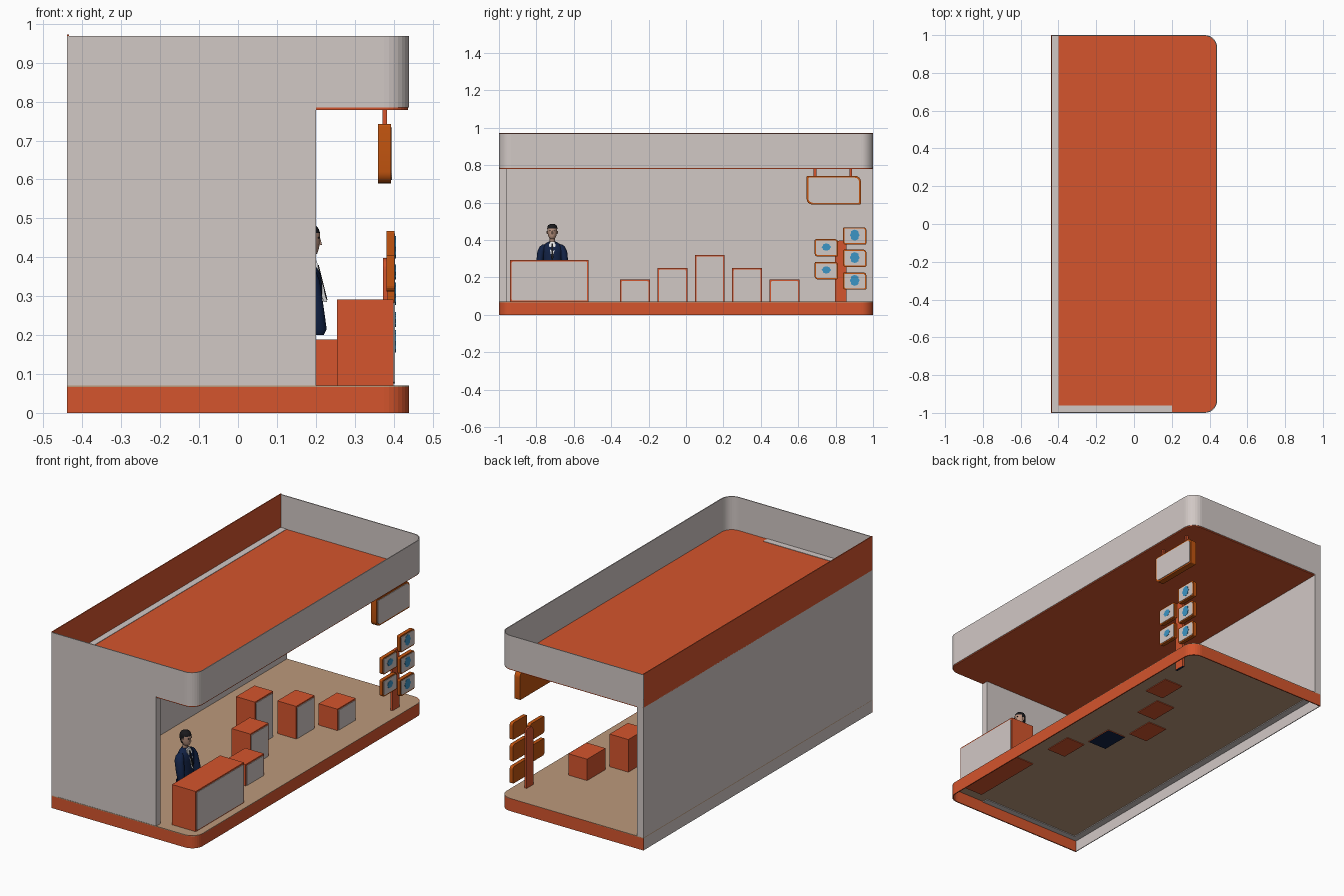
import bpy, bmesh, math
from mathutils import Vector

if "Cube" in bpy.data.objects:
    bpy.data.objects.remove(bpy.data.objects["Cube"])

def mat(name, r, g, b):
    m = bpy.data.materials.new(name)
    m.diffuse_color = (r, g, b, 1)
    m.use_nodes = True
    m.node_tree.nodes["Principled BSDF"].inputs["Base Color"].default_value = m.diffuse_color
    return m

ORANGE = mat("orange", 0.66, 0.09, 0.026)
AMBER = mat("burnt_orange", 0.54, 0.09, 0.005)
GREY = mat("warm_grey", 0.64, 0.58, 0.56)
TAN = mat("floor_tan", 0.50, 0.32, 0.20)
NAVY = mat("navy", 0.006, 0.016, 0.06)
BLUE = mat("sky_blue", 0.045, 0.30, 0.56)
SKIN = mat("skin", 0.50, 0.30, 0.22)
BLACK = mat("black", 0.01, 0.01, 0.012)
WHITE = mat("white", 0.8, 0.8, 0.8)

def finish(name, bm, mats, rule=None, smooth=None):
    bmesh.ops.recalc_face_normals(bm, faces=bm.faces)
    bm.normal_update()
    if rule:
        for f in bm.faces:
            f.material_index = rule(f)
    me = bpy.data.meshes.new(name)
    bm.to_mesh(me)
    bm.free()
    ob = bpy.data.objects.new(name, me)
    bpy.context.collection.objects.link(ob)
    for m in mats:
        me.materials.append(m)
    if smooth:
        bpy.ops.object.select_all(action='DESELECT')
        ob.select_set(True)
        bpy.context.view_layer.objects.active = ob
        bpy.ops.object.shade_smooth_by_angle(angle=math.radians(smooth))
    return ob

def round_rect(a0, a1, b0, b1, radii, n=6):
    """Outline with radii for corners (a0,b0), (a1,b0), (a1,b1), (a0,b1)."""
    pts = []
    corners = [(a0, b0, 1, 1), (a1, b0, -1, 1), (a1, b1, -1, -1), (a0, b1, 1, -1)]
    for i, ((a, b, sa, sb), r) in enumerate(zip(corners, radii)):
        if r == 0:
            pts.append((a, b))
            continue
        for k in range(n + 1):
            t = math.pi + (i + k / n) * math.pi / 2
            pts.append((a + sa * r + r * math.cos(t), b + sb * r + r * math.sin(t)))
    return pts

def prism(name, pts, lo, hi, axis, mats, rule=None, smooth=None, lean=0):
    """Extrude an outline: axis 'z' takes (x,y) points, axis 'x' takes (y,z) points."""
    bm = bmesh.new()
    put = (lambda p, h: (p[0], p[1], h)) if axis == 'z' else (lambda p, h: (h + lean * p[1], p[0], p[1]))
    f = bm.faces.new([bm.verts.new(put(p, lo)) for p in pts])
    ext = bmesh.ops.extrude_face_region(bm, geom=[f])
    d = Vector((0, 0, hi - lo)) if axis == 'z' else Vector((hi - lo, 0, 0))
    bmesh.ops.translate(bm, vec=d, verts=[g for g in ext['geom'] if isinstance(g, bmesh.types.BMVert)])
    return finish(name, bm, mats, rule, smooth)

def box(name, x0, x1, y0, y1, z0, z1, mats, rule=None):
    return prism(name, [(x0, y0), (x1, y0), (x1, y1), (x0, y1)], z0, z1, 'z', mats, rule)

def band(name, path, z0, z1, thick, m):
    """Thin upright strip following a path, thickened inwards."""
    bm = bmesh.new()
    low = [bm.verts.new((x, y, z0)) for x, y in path]
    top = [bm.verts.new((x, y, z1)) for x, y in path]
    for i in range(len(path) - 1):
        bm.faces.new((low[i], low[i + 1], top[i + 1], top[i]))
    ob = finish(name, bm, [m])
    # keep outward normals so that the thickness goes inwards
    if ob.data.polygons[0].normal.y > 0:
        ob.data.flip_normals()
    s = ob.modifiers.new("thickness", 'SOLIDIFY')
    s.thickness, s.offset = thick, -1

def loft(name, rings, mats, rule=None, n=20):
    """Stack of ellipses (z, x, y, rx, ry) with closed ends."""
    bm = bmesh.new()
    loops = [[bm.verts.new((x + rx * math.cos(2 * math.pi * k / n), y + ry * math.sin(2 * math.pi * k / n), z))
              for k in range(n)] for z, x, y, rx, ry in rings]
    for a, b in zip(loops, loops[1:]):
        for k in range(n):
            bm.faces.new((a[k], a[(k + 1) % n], b[(k + 1) % n], b[k]))
    bm.faces.new(loops[0])
    bm.faces.new(loops[-1])
    return finish(name, bm, mats, rule, 50)

# --- Booth shell -----------------------------------------------------------
outline = round_rect(-0.44, 0.44, -1, 1, (0, 0.065, 0.065, 0), 8)
prism("floor", outline, 0.066, 0.07, 'z', [TAN])
band("base_rim", outline, 0, 0.07, 0.006, ORANGE)
band("front_fascia", outline, 0.785, 0.969, 0.005, GREY)
box("back_fascia", -0.44, -0.435, -1, 1, 0.785, 0.972, [ORANGE])
prism("roof", round_rect(-0.437, 0.437, -0.997, 0.997, (0, 0.062, 0.062, 0), 8), 0.779, 0.786, 'z', [ORANGE])
box("back_wall", -0.44, -0.40, -1, 1, 0.062, 0.788, [GREY])
box("back_wall_skirt", -0.44, -0.436, -1, 1, 0, 0.064, [GREY])
box("side_wall", -0.41, 0.20, -1, -0.96, 0.071, 0.788, [GREY])
box("side_wall_foot", -0.41, 0.20, -0.994, -0.96, 0.062, 0.071, [GREY])

# --- Counter and display plinths ------------------------------------------
def plinth(name, x0, x1, y0, y1, top, under=ORANGE, foot=0.0):
    box(name, x0, x1, y0, y1, 0.062, top, [ORANGE, under], lambda f: int(f.normal.z < -0.9))
    prism(name + "_panel", round_rect(y0 + 0.008, y1 - 0.008, 0.07 + foot, top - 0.008, (foot, foot, 0.006, 0.006), 3),
          x1 - 0.002, x1 + 0.003, 'x', [GREY])

plinth("counter", 0.255, 0.40, -0.94, -0.52, 0.292, foot=0.006)
heights = (0.188, 0.25, 0.32, 0.25, 0.188)
for i, h in enumerate(heights):
    y = -0.273 + 0.2 * i
    x1 = 0.07 + 0.112 * abs(i - 2)
    plinth(f"plinth_{i + 1}", x1 - 0.115, x1, y - 0.08, y + 0.08, h, NAVY if i == 1 else ORANGE)

# --- Hanging sign ----------------------------------------------------------
prism("hanging_sign", round_rect(0.645, 0.935, 0.59, 0.742, (0.03, 0.006, 0.03, 0.006)), 0.36, 0.393, 'x', [AMBER], None, 40)
prism("hanging_sign_panel", round_rect(0.654, 0.926, 0.599, 0.733, (0.024, 0.004, 0.024, 0.004)), 0.392, 0.396, 'x', [GREY])
for i, y in enumerate((0.69, 0.88)):
    box(f"sign_hanger_{i + 1}", 0.371, 0.383, y - 0.007, y + 0.007, 0.74, 0.781, [ORANGE])

# --- Signpost with five small boards --------------------------------------
prism("signpost", round_rect(0.797, 0.857, 0, 0.398, (0, 0, 0.006, 0.03)), 0.373, 0.386, 'x', [ORANGE, NAVY],
      lambda f: int(f.normal.z < -0.9))
boards = [(0.84, 0.964, 0.376), (0.84, 0.964, 0.256), (0.84, 0.964, 0.134), (0.688, 0.812, 0.312), (0.688, 0.812, 0.19)]
for i, (y0, y1, z) in enumerate(boards):
    zt = z + 0.092
    prism(f"board_{i + 1}", round_rect(y0, y1, z, zt, (0.014, 0.006, 0.014, 0.006), 4), 0.382, 0.402, 'x', [AMBER])
    prism(f"board_panel_{i + 1}", round_rect(y0 + 0.007, y1 - 0.007, z + 0.007, zt - 0.007, (0.01, 0.004, 0.01, 0.004), 4),
          0.401, 0.404, 'x', [GREY])
    # blue pictogram blob
    ry, rz = (0.024, 0.029) if i < 3 else (0.023, 0.019)
    cy, cz = (y0 + y1) / 2, (z + zt) / 2 + 0.004
    blob = [(cy + ry * (1 + 0.12 * (-1) ** k) * math.cos(k * math.pi / 8), cz + rz * math.sin(k * math.pi / 8)) for k in range(16)]
    prism(f"pictogram_{i + 1}", blob, 0.403, 0.4055, 'x', [BLUE])

# --- Attendant behind the counter ------------------------------------------
cx, cy = 0.18, -0.715
loft("jacket", [(0.20, cx, cy, 0.035, 0.05), (0.225, cx, cy, 0.038, 0.052), (0.27, cx, cy, 0.036, 0.047),
                (0.33, cx, cy, 0.037, 0.056), (0.36, cx, cy, 0.032, 0.06), (0.378, cx - 0.003, cy, 0.024, 0.042),
                (0.392, cx - 0.005, cy, 0.016, 0.018)], [NAVY])
for side, s in (("left", 1), ("right", -1)):
    loft(side + "_sleeve", [(0.20, cx + 0.028, cy + s * 0.066, 0.012, 0.01), (0.215, cx + 0.028, cy + s * 0.068, 0.02, 0.017),
                            (0.28, cx + 0.016, cy + s * 0.068, 0.023, 0.018), (0.34, cx + 0.004, cy + s * 0.06, 0.026, 0.02),
                            (0.365, cx, cy + s * 0.05, 0.02, 0.018), (0.376, cx, cy + s * 0.042, 0.01, 0.01)], [NAVY], n=14)
    loft(side + "_leg", [(0.07, cx - 0.01, cy + s * 0.025, 0.019, 0.018), (0.22, cx - 0.01, cy + s * 0.025, 0.026, 0.024)], [NAVY], n=14)
prism("shirt", [(cy, 0.285), (cy + 0.018, 0.375), (cy + 0.012, 0.392), (cy - 0.012, 0.392), (cy - 0.018, 0.375)],
      0.291, 0.300, 'x', [WHITE], lean=-0.25)
prism("tie", [(cy, 0.29), (cy + 0.006, 0.305), (cy + 0.004, 0.38), (cy - 0.004, 0.38), (cy - 0.006, 0.305)],
      0.299, 0.3025, 'x', [BLACK], lean=-0.25)
loft("neck", [(0.38, cx - 0.004, cy, 0.014, 0.014), (0.42, cx, cy, 0.014, 0.014)], [SKIN], n=14)

def hair_rule(f):
    c = f.calc_center_median()
    return int(c.z > 0.464 or (c.x < cx - 0.002 and c.z > 0.42) or (c.x < cx + 0.01 and c.z > 0.45))

head = [(0.405, 0.008, 0.008, 0.010), (0.410, 0.006, 0.018, 0.016), (0.422, 0.002, 0.026, 0.022), (0.436, 0, 0.030, 0.025),
        (0.450, 0, 0.031, 0.026), (0.462, 0, 0.031, 0.027), (0.472, 0, 0.028, 0.026), (0.480, 0, 0.022, 0.021), (0.486, 0, 0.010, 0.010)]
loft("head", [(z, cx + dx, cy, rx, ry) for z, dx, rx, ry in head], [SKIN, BLACK], hair_rule)
loft("nose", [(0.432, cx + 0.029, cy, 0.007, 0.005), (0.45, cx + 0.027, cy, 0.004, 0.003)], [SKIN], n=8)
for i, s in enumerate((1, -1)):
    box(f"eye_{i + 1}", cx + 0.024, cx + 0.030, cy + s * 0.010 - 0.004, cy + s * 0.010 + 0.004, 0.448, 0.452, [BLACK])
    loft(f"ear_{i + 1}", [(0.432, cx, cy + s * 0.026, 0.004, 0.003), (0.448, cx, cy + s * 0.028, 0.006, 0.003)], [SKIN], n=8)
